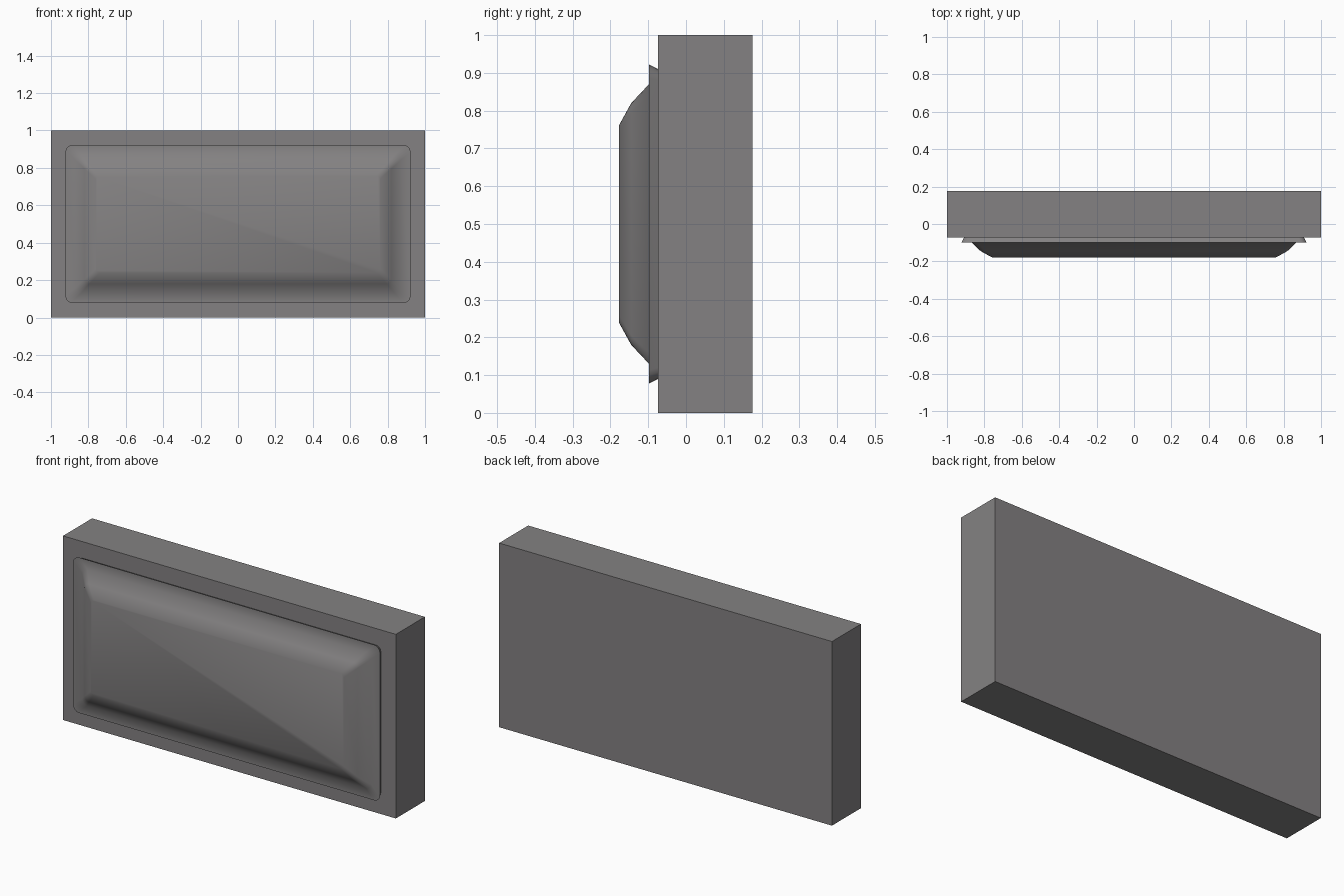
import bpy, bmesh, math

if "Cube" in bpy.data.objects:
    bpy.data.objects.remove(bpy.data.objects["Cube"])

grey = bpy.data.materials.new("warm grey")
grey.diffuse_color = (0.23, 0.222, 0.224, 1)
grey.use_nodes = True
grey.node_tree.nodes["Principled BSDF"].inputs["Base Color"].default_value = grey.diffuse_color


def make_object(name, bm):
    bmesh.ops.recalc_face_normals(bm, faces=bm.faces)
    mesh = bpy.data.meshes.new(name)
    bm.to_mesh(mesh)
    bm.free()
    mesh.materials.append(grey)
    obj = bpy.data.objects.new(name, mesh)
    bpy.context.collection.objects.link(obj)
    return obj


def rounded_ring(bm, half_w, half_h, y, radius, steps=4):
    """Rounded rectangle of vertices facing -y, centred at z = 0.5."""
    ring = []
    for i, (sx, sz) in enumerate([(1, 1), (-1, 1), (-1, -1), (1, -1)]):
        for k in range(steps + 1):
            a = math.pi / 2 * (i + k / steps)
            ring.append(bm.verts.new((sx * (half_w - radius) + radius * math.cos(a), y,
                                      0.5 + sz * (half_h - radius) + radius * math.sin(a))))
    return ring


# Backing slab
bm = bmesh.new()
bmesh.ops.create_cube(bm, size=1)
for v in bm.verts:
    v.co = (v.co.x * 2, v.co.y * 0.249 + 0.051, v.co.z + 0.5)
make_object("slab", bm)

# Raised front panel: lip, flat border, two-step bevel, flat face
profile = [(0.910, 0.410, -0.073, 0.03), (0.922, 0.422, -0.098, 0.035),
           (0.868, 0.370, -0.098, 0.03), (0.820, 0.320, -0.145, 0.025),
           (0.760, 0.260, -0.178, 0.02)]
bm = bmesh.new()
rings = [rounded_ring(bm, *p) for p in profile]
for a, b in zip(rings, rings[1:]):
    n = len(a)
    for i in range(n):
        j = (i + 1) % n
        bm.faces.new((a[i], a[j], b[j], b[i]))
bm.faces.new(rings[-1])
bm.faces.new(rings[0])
panel = make_object("front_panel", bm)

bpy.context.view_layer.objects.active = panel
panel.select_set(True)
bpy.ops.object.shade_smooth_by_angle(angle=math.radians(55))
